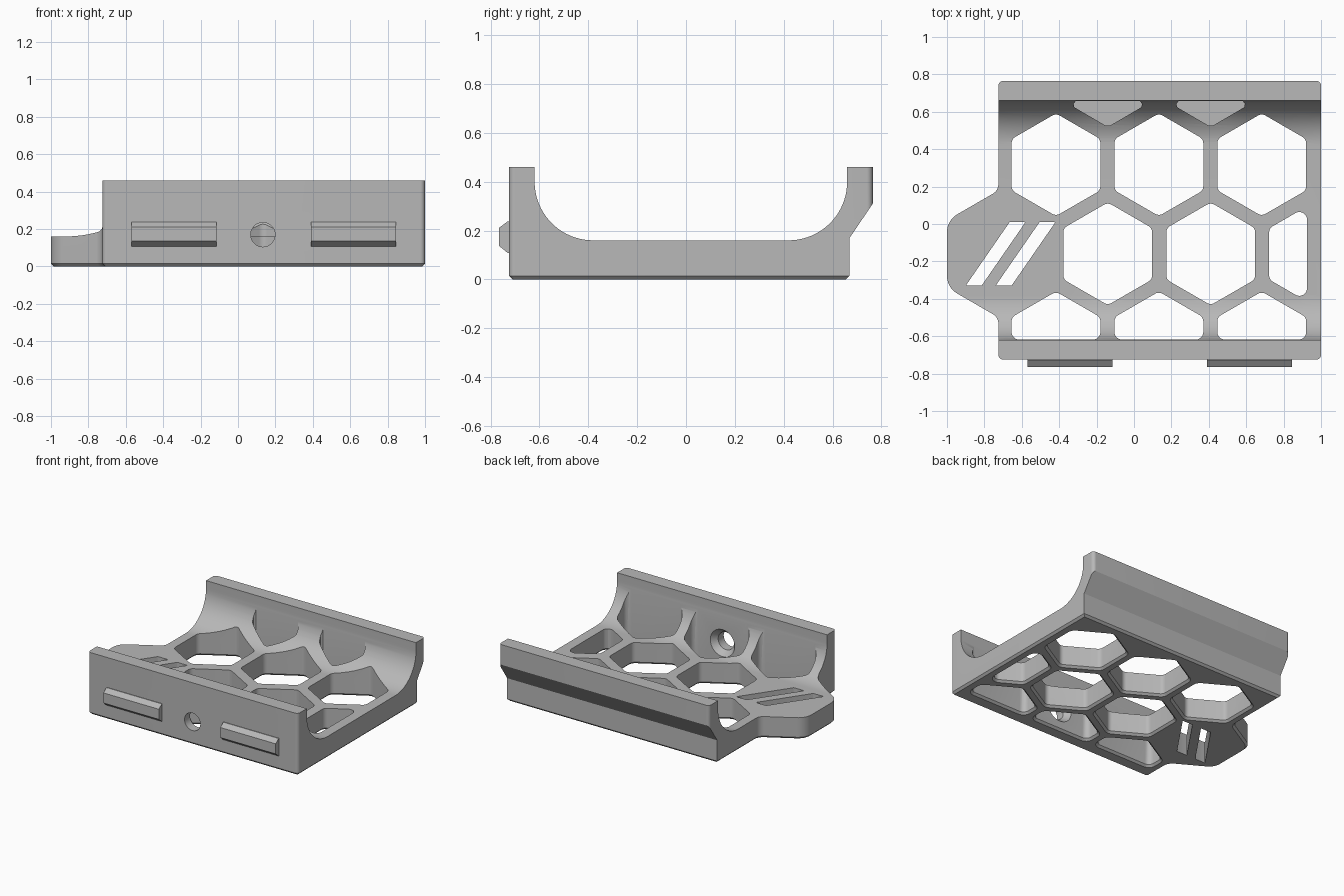
import bpy, bmesh, math
from mathutils import Vector

cube = bpy.data.objects.get("Cube")
if cube:
    bpy.data.objects.remove(cube, do_unlink=True)

grey = bpy.data.materials.new("plain grey")
grey.use_nodes = True
grey.diffuse_color = (0.48, 0.48, 0.48, 1)
grey.node_tree.nodes["Principled BSDF"].inputs["Base Color"].default_value = grey.diffuse_color


def loft(name, rings):
    """Closed solid through rings of equal point count."""
    bm = bmesh.new()
    loops = [[bm.verts.new(p) for p in ring] for ring in rings]
    n = len(loops[0])
    for a, b in zip(loops, loops[1:]):
        for i in range(n):
            j = (i + 1) % n
            bm.faces.new((a[i], a[j], b[j], b[i]))
    bm.faces.new(loops[0])
    bm.faces.new(loops[-1])
    bmesh.ops.recalc_face_normals(bm, faces=bm.faces)
    mesh = bpy.data.meshes.new(name)
    bm.to_mesh(mesh)
    bm.free()
    mesh.materials.append(grey)
    obj = bpy.data.objects.new(name, mesh)
    bpy.context.collection.objects.link(obj)
    return obj


def rounded(corners, radii, steps=8):
    """Polygon with every corner replaced by an arc."""
    pts = [Vector(c) for c in corners]
    out = []
    for i, p in enumerate(pts):
        r = radii[i] if isinstance(radii, list) else radii
        u = (pts[i - 1] - p).normalized()
        v = (pts[(i + 1) % len(pts)] - p).normalized()
        half = u.angle(v) / 2
        centre = p + (u + v).normalized() * (r / math.sin(half))
        start = p + u * (r / math.tan(half)) - centre
        end = p + v * (r / math.tan(half)) - centre
        for k in range(steps + 1):
            out.append(centre + start.lerp(end, k / steps).normalized() * r)
    return out


def offset(pts, d):
    """Move a counter-clockwise outline outward by d."""
    out = []
    for i, p in enumerate(pts):
        e = (p - pts[i - 1]).normalized() + (pts[(i + 1) % len(pts)] - p).normalized()
        e.normalize()
        out.append(p + Vector((e.y, -e.x)) * d)
    return out


def stack(name, outline, levels):
    """Vertical solid from (height, outline offset) levels."""
    return loft(name, [[(p.x, p.y, z) for p in (offset(outline, d) if d else outline)]
                       for z, d in levels])


def boolean(target, cutter, operation="DIFFERENCE"):
    mod = target.modifiers.new("cut", "BOOLEAN")
    mod.object = cutter
    mod.operation = operation
    mod.solver = "EXACT"
    bpy.context.view_layer.objects.active = target
    bpy.ops.object.modifier_apply(modifier=mod.name)
    bpy.data.objects.remove(cutter, do_unlink=True)


# Tray: plan outline with side tab, chamfered underneath
plan = rounded([(-1, 0.02), (-1, -0.34), (-0.725, -0.499), (-0.725, -0.725),
                (1, -0.725), (1, 0.765), (-0.725, 0.765), (-0.725, 0.179)],
               [0.11, 0.11, 0.06, 0.025, 0.025, 0.025, 0.025, 0.06])
tray = stack("bracket_tray", plan, [(0, -0.015), (0.015, 0), (0.6, 0)])

# Cross-section: two walls with cove fillets and a rear overhang
R = 0.24


def cove(cy, a0, a1):
    return [(cy + R * math.cos(math.radians(a0 + (a1 - a0) * k / 20)),
             0.40 + R * math.sin(math.radians(a0 + (a1 - a0) * k / 20))) for k in range(21)]


section = ([(-0.8, -0.05), (-0.8, 0.46), (-0.62, 0.46)] + cove(-0.38, 180, 270)
           + cove(0.42, 270, 360)
           + [(0.66, 0.46), (0.8, 0.46), (0.8, 0.362), (0.67, 0.17), (0.67, 0.015), (0.605, -0.05)])
boolean(tray, loft("section_cutter", [[(x, y, z) for y, z in section] for x in (-1.1, 1.1)]),
        "INTERSECT")

# Honeycomb openings, cropped at the front wall and at the right end
W = 0.2375
H = W / math.sqrt(3)
PITCH = 0.55
ROW = PITCH * math.sqrt(3) / 2
XA, XB, Y0 = -0.417, -0.14, 0.317
through = []


def hexagon(cx, cy):
    return [(cx, cy - 2 * H), (cx + W, cy - H), (cx + W, cy + H),
            (cx, cy + 2 * H), (cx - W, cy + H), (cx - W, cy - H)]


for i in range(3):
    cx = XA + i * PITCH
    through.append(hexagon(cx, Y0))
    top = Y0 - 2 * ROW + H
    through.append([(cx - W, -0.618), (cx + W, -0.618), (cx + W, top),
                    (cx, top + H), (cx - W, top)])
for i in range(2):
    through.append(hexagon(XB + i * PITCH, Y0 - ROW))
through.append([(0.7225, -0.297), (0.925, -0.414), (0.925, 0.094), (0.7225, -0.023)])
for cell in through:
    boolean(tray, stack("cell_cutter", rounded(cell, 0.04, 6),
                        [(-0.01, 0.025), (0.015, 0), (0.7, 0)]))

# Blind pockets at the rear wall
for i in range(2):
    cx = XB + i * PITCH
    pocket = rounded([(cx, 0.519), (cx + W, 0.658), (cx - W, 0.658)], [0.04, 0.02, 0.02], 6)
    boolean(tray, stack("pocket_cutter", pocket, [(0.04, 0), (0.7, 0)]))

# Plain slanted vents in the tab
for x in (-0.9, -0.74):
    slot = rounded([(x, -0.33), (x + 0.085, -0.33), (x + 0.32, 0.01), (x + 0.235, 0.01)], 0.003, 2)
    boolean(tray, stack("vent_cutter", slot, [(-0.01, 0), (0.7, 0)]))

# Countersunk screw hole in the front wall
rings = []
for y, r in ((-0.8, 0.065), (-0.66, 0.065), (-0.618, 0.1), (-0.59, 0.1)):
    rings.append([(0.133 + r * math.cos(k * math.tau / 40), y, 0.17 + r * math.sin(k * math.tau / 40))
                  for k in range(40)])
boolean(tray, loft("screw_cutter", rings))

# Bevelled rails on the front wall
rail = [(-0.72, 0.108), (-0.73, 0.108), (-0.765, 0.137), (-0.765, 0.212), (-0.73, 0.238), (-0.72, 0.238)]
parts = [tray]
for side, x in (("right", -0.57), ("left", 0.39)):
    parts.append(loft("front_rail_" + side, [[(px, y, z) for y, z in rail] for px in (x, x + 0.455)]))

bpy.ops.object.select_all(action="DESELECT")
for obj in parts:
    obj.select_set(True)
bpy.context.view_layer.objects.active = tray
bpy.ops.object.shade_smooth_by_angle(angle=math.radians(28))
